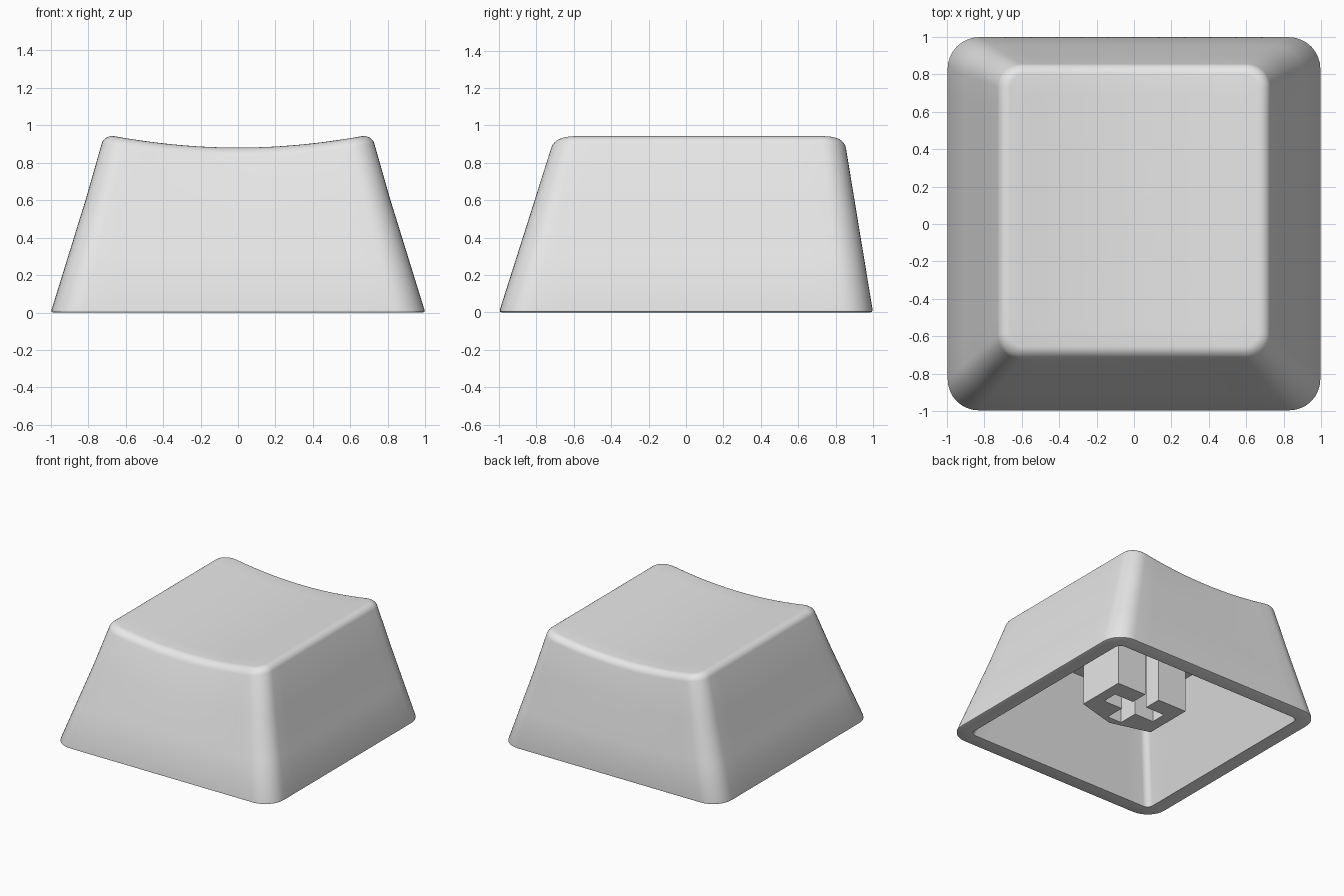
import bpy
import bmesh
import math

cube = bpy.data.objects.get("Cube")
if cube:
    bpy.data.objects.remove(cube, do_unlink=True)

# Single plastic colour
plastic = bpy.data.materials.new("light_grey_plastic")
plastic.use_nodes = True
GREY = (0.8, 0.8, 0.8, 1.0)
plastic.diffuse_color = GREY
plastic.node_tree.nodes["Principled BSDF"].inputs["Base Color"].default_value = GREY

CORNER_STEPS = 8
SIDE_STEPS = 12


def make_object(name, bm):
    bmesh.ops.recalc_face_normals(bm, faces=bm.faces)
    mesh = bpy.data.meshes.new(name)
    bm.to_mesh(mesh)
    bm.free()
    mesh.materials.append(plastic)
    obj = bpy.data.objects.new(name, mesh)
    bpy.context.collection.objects.link(obj)
    return obj


def rounded_rect(hx, front, back, r):
    """Outline with rounded corners and evenly divided sides."""
    centres = [(hx - r, back - r), (r - hx, back - r),
               (r - hx, front + r), (hx - r, front + r)]
    arcs = []
    for i, (cx, cy) in enumerate(centres):
        angles = [math.pi / 2 * (i + k / CORNER_STEPS) for k in range(CORNER_STEPS + 1)]
        arcs.append([(cx + r * math.cos(a), cy + r * math.sin(a)) for a in angles])
    points = []
    for i, arc in enumerate(arcs):
        points += arc
        (ax, ay), (bx, by) = arc[-1], arcs[(i + 1) % 4][0]
        for k in range(1, SIDE_STEPS):
            t = k / SIDE_STEPS
            points.append((ax + (bx - ax) * t, ay + (by - ay) * t))
    return points


def wall_outline(z, inset, radius=None):
    """Outline of the tapered wall at a height, moved inwards by inset."""
    r = 0.17 - 0.05 * z - inset if radius is None else radius
    return rounded_rect(1 - 0.31 * z - inset, -1 + 0.318 * z + inset,
                        1 - 0.165 * z - inset, r)


def dish(x):
    """Height of the cylindrical hollow across the top."""
    return 0.88 + 0.14 * x * x


def scaled(points, s, cy):
    return [(x * s, cy + (y - cy) * s) for x, y in points]


# Cap: one loft from the inner ceiling, over the rim, to the dished top
rings = []
ceiling = 0.73
for z in (ceiling, 0.36, 0.0):
    rings.append([(x, y, z) for x, y in wall_outline(z, 0.125, 0.05)])
for z, inset in ((0.0, 0.014), (0.004, 0.004), (0.016, 0.0), (0.3, 0.0), (0.6, 0.0)):
    rings.append([(x, y, z) for x, y in wall_outline(z, inset)])

FILLET = 0.05
for k in range(7):
    a = math.radians(15 * k)
    drop = FILLET * (1 - math.sin(a))
    outline = wall_outline(0.93 - drop, FILLET * (1 - math.cos(a)))
    rings.append([(x, y, dish(x) - drop) for x, y in outline])
mid_y = 0.075
for s in (0.85, 0.7, 0.55, 0.4, 0.25, 0.1):
    rings.append([(x, y, dish(x)) for x, y in scaled(outline, s, mid_y)])

bm = bmesh.new()
loops = [[bm.verts.new(p) for p in ring] for ring in rings]
n = len(loops[0])
for low, high in zip(loops, loops[1:]):
    for i in range(n):
        j = (i + 1) % n
        bm.faces.new((low[i], low[j], high[j], high[i]))
for loop, z in ((loops[0], ceiling), (loops[-1], dish(0))):
    centre = bm.verts.new((0, mid_y, z))
    for i in range(n):
        bm.faces.new((loop[i], loop[(i + 1) % n], centre))
cap = make_object("cap_shell", bm)
bpy.ops.object.select_all(action="DESELECT")
cap.select_set(True)
bpy.context.view_layer.objects.active = cap
bpy.ops.object.shade_smooth_by_angle(angle=math.radians(40))

# Stem: block with a cross-shaped socket open to the back
arm = 0.065
half = [(arm, -0.23), (arm, -arm), (0.24, -arm), (0.24, arm), (arm, arm),
        (arm, 0.21), (0.33, 0.21), (0.33, -0.2)]
outline = half + [(0, -0.29)] + [(-x, y) for x, y in reversed(half)]
bm = bmesh.new()
base = bm.faces.new([bm.verts.new((x, y, 0.16)) for x, y in outline])
result = bmesh.ops.extrude_face_region(bm, geom=[base], use_keep_orig=True)
top = [g for g in result["geom"] if isinstance(g, bmesh.types.BMVert)]
bmesh.ops.translate(bm, verts=top, vec=(0, 0, ceiling + 0.01 - 0.16))
make_object("stem_socket", bm)
